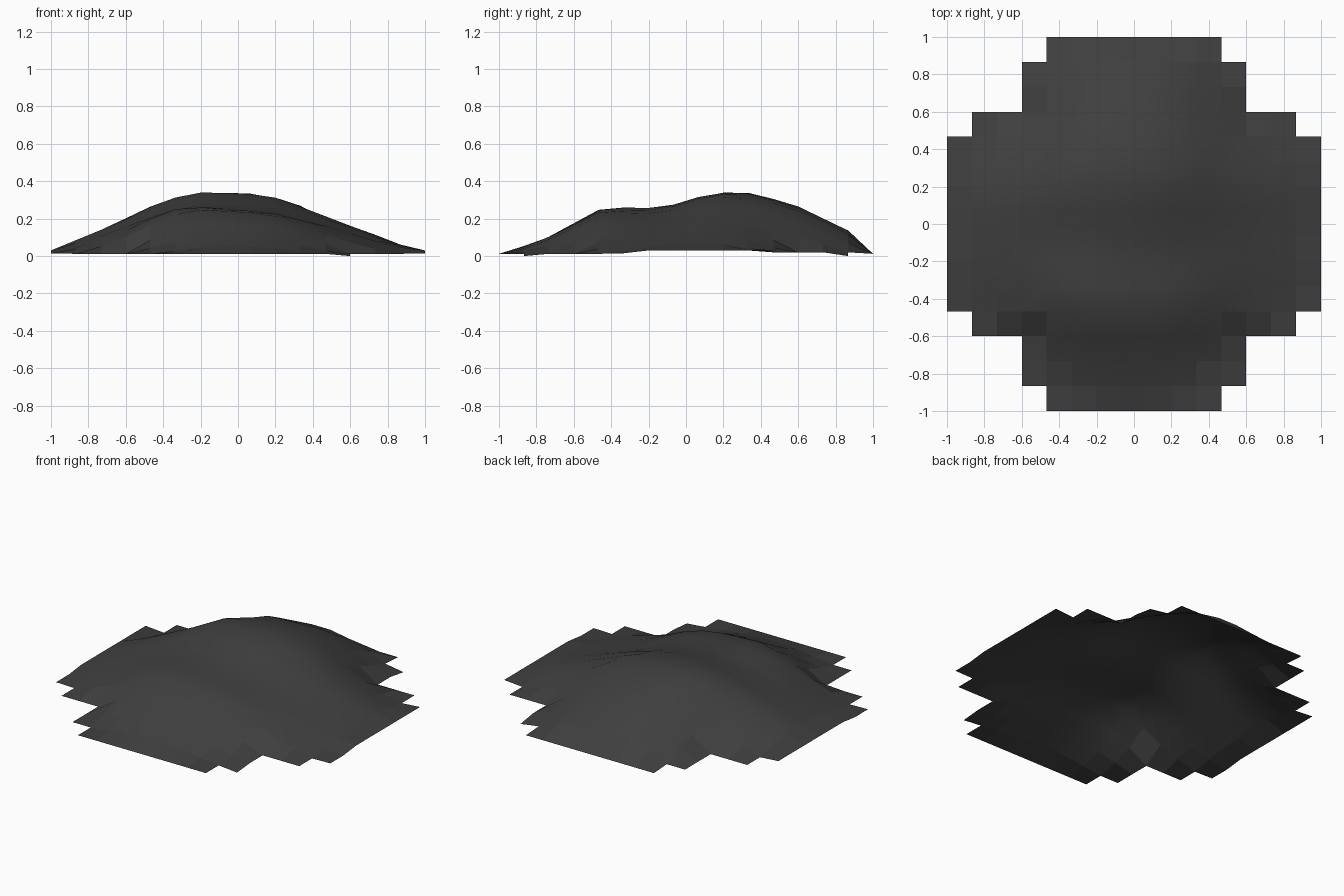
import bpy, bmesh, math, random

if "Cube" in bpy.data.objects:
    bpy.data.objects.remove(bpy.data.objects["Cube"])

random.seed(4)
N = 15
STEP = 2 / N

# Height profiles along x (front outline) and y (side outline), one value per grid line
PROFILE_X = [.03, .09, .15, .21, .27, .32, .345, .342, .334, .31, .265, .215, .165, .115, .07, .03]
PROFILE_Y = [.01, .055, .105, .17, .24, .25, .255, .275, .315, .345, .345, .31, .265, .20, .135, .012]
PEAK = .345

# Local swells and dips: x, y, amount, spread
SWELLS = [(-.40, -.4, .02, .04), (-.5, .45, -.025, .06), (.25, .73, .015, .03)]


def inside(i, j):
    """Stepped round outline: is grid cell (i, j) part of the mound?"""
    a, b = abs(i - 7), abs(j - 7)
    limit = 7 if b <= 3 else 6 if b == 4 else 4 if b <= 6 else 3
    return a <= limit


def is_rim(i, j):
    return not all(inside(a, b) and 0 <= a < N and 0 <= b < N
                   for a in (i - 1, i) for b in (j - 1, j))


def rim_height(x, y):
    if abs(x) > .99:
        return .03 if -.2 < y else .015
    if abs(y) > .99:
        return .012
    if x > .5 and abs(y) > .8:
        return 0
    return .02 if y > 0 else .012


def height(i, j):
    x, y = -1 + i * STEP, -1 + j * STEP
    if is_rim(i, j):
        return rim_height(x, y)
    # profile product, softened toward the diagonals
    h = PROFILE_X[i] * PROFILE_Y[j] / PEAK
    s = min(max((abs(x * y) - .13) / .24, 0), 1)
    h *= 1 - .6 * s
    for sx, sy, amount, spread in SWELLS:
        h += amount * math.exp(-((x - sx) ** 2 + (y - sy) ** 2) / spread)
    return max(h, .025) + random.uniform(-.004, .004)


# Mound: open grid sheet
bm = bmesh.new()
verts = {}


def vert(i, j):
    if (i, j) not in verts:
        verts[i, j] = bm.verts.new((-1 + i * STEP, -1 + j * STEP, height(i, j)))
    return verts[i, j]


for j in range(N):
    for i in range(N):
        if inside(i, j):
            corners = [(i, j), (i + 1, j), (i + 1, j + 1), (i, j + 1)]
            face = bm.faces.new([vert(*c) for c in corners])
            # faceted rim, soft centre
            face.smooth = not any(is_rim(*c) for c in corners)

mesh = bpy.data.meshes.new("mound")
bm.to_mesh(mesh)
bm.free()
mound = bpy.data.objects.new("mound", mesh)
bpy.context.collection.objects.link(mound)

# Dark earth colour
mat = bpy.data.materials.new("dark_earth")
mat.diffuse_color = (.05, .05, .05, 1)
mat.use_nodes = True
mat.node_tree.nodes["Principled BSDF"].inputs["Base Color"].default_value = mat.diffuse_color
mesh.materials.append(mat)
